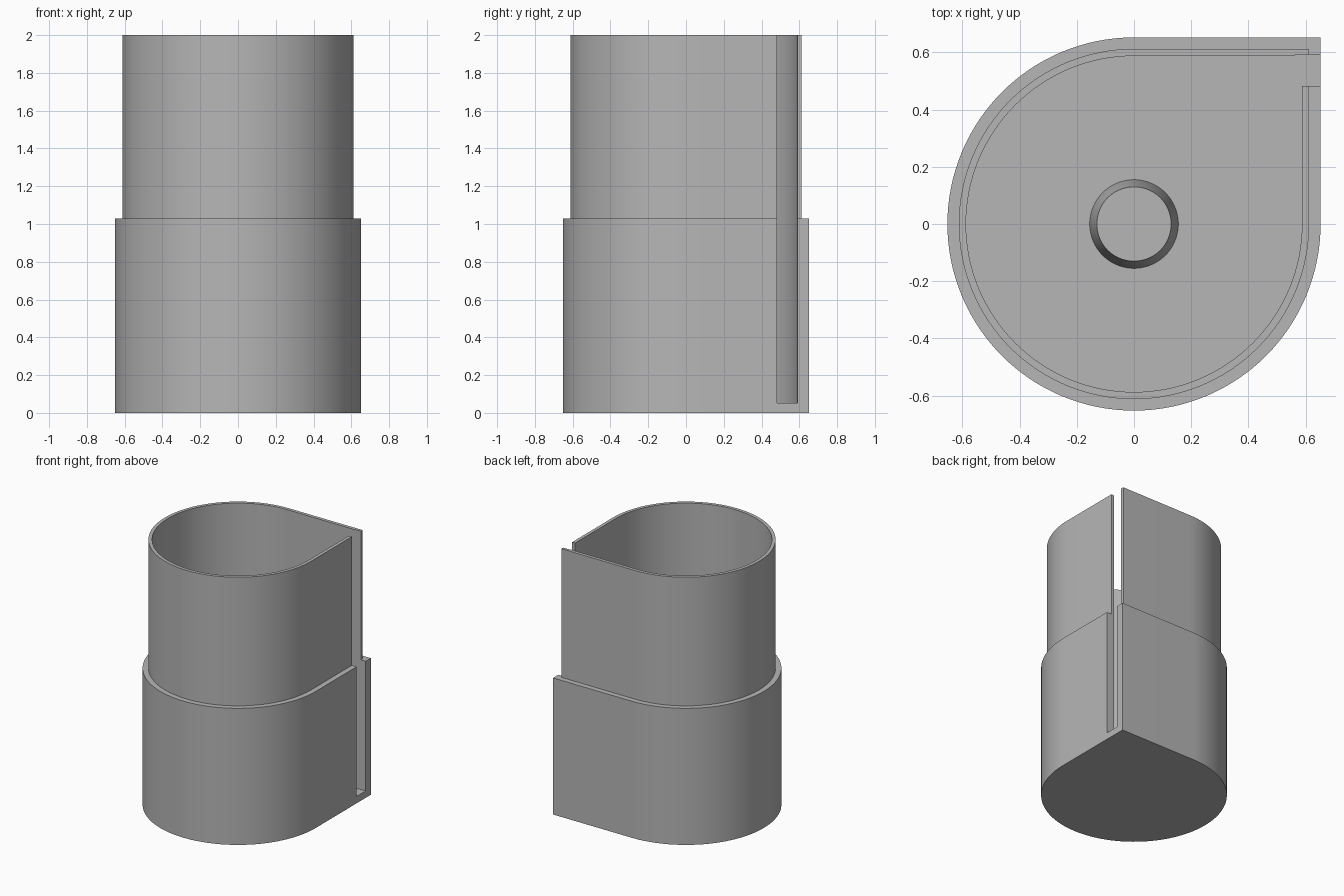
import bpy, bmesh
from math import pi, sin, cos, radians

cube = bpy.data.objects.get("Cube")
if cube:
    bpy.data.objects.remove(cube, do_unlink=True)

grey = bpy.data.materials.new("plain grey")
grey.use_nodes = True
colour = (0.47, 0.47, 0.47, 1)
grey.diffuse_color = colour
grey.node_tree.nodes["Principled BSDF"].inputs["Base Color"].default_value = colour

SEGMENTS = 96  # around the three-quarter arc


def teardrop(r):
    """Three-quarter circle closed by a square corner at +x +y."""
    pts = [(r, r)]
    for i in range(SEGMENTS + 1):
        a = pi / 2 + 1.5 * pi * i / SEGMENTS
        pts.append((r * cos(a), r * sin(a)))
    return pts


def circle(r):
    n = 64
    return [(r * cos(2 * pi * i / n), r * sin(2 * pi * i / n)) for i in range(n)]


def loft(name, outline, levels):
    """Bridge outlines of (size, height) and cap both ends."""
    bm = bmesh.new()
    rings = [[bm.verts.new((x, y, z)) for x, y in outline(r)] for r, z in levels]
    for a, b in zip(rings, rings[1:]):
        for i in range(len(a)):
            j = (i + 1) % len(a)
            bm.faces.new((a[i], a[j], b[j], b[i]))
    bm.faces.new(rings[0][::-1])
    bm.faces.new(rings[-1])
    bmesh.ops.recalc_face_normals(bm, faces=bm.faces)
    mesh = bpy.data.meshes.new(name)
    bm.to_mesh(mesh)
    bm.free()
    mesh.materials.append(grey)
    obj = bpy.data.objects.new(name, mesh)
    bpy.context.collection.objects.link(obj)
    return obj


def activate(obj):
    bpy.ops.object.select_all(action='DESELECT')
    obj.select_set(True)
    bpy.context.view_layer.objects.active = obj


# Stepped container: thick lower sleeve, thin upper wall, hollow inside
container = loft("container", teardrop, [
    (0.652, 0), (0.652, 1.03), (0.612, 1.03),
    (0.612, 2), (0.587, 2), (0.587, 0.05)])

# Tall slot beside the square corner
bpy.ops.mesh.primitive_cube_add(size=1, location=(0.66, 0.536, 1.102))
cutter = bpy.context.object
cutter.name = "slot_cutter"
cutter.scale = (0.2, 0.108, 2.1)
cutter.hide_render = True
cutter.data.materials.append(grey)
activate(container)
cut = container.modifiers.new("slot", 'BOOLEAN')
cut.operation = 'DIFFERENCE'
cut.solver = 'EXACT'
cut.object = cutter
bpy.ops.object.modifier_apply(modifier=cut.name)
bpy.data.objects.remove(cutter, do_unlink=True)

# Tapered centre post on the floor
post = loft("centre_post", circle, [(0.155, 0.045), (0.155, 0.05), (0.13, 0.25)])

for part in (container, post):
    activate(part)
    bpy.ops.object.shade_smooth_by_angle(angle=radians(30))
